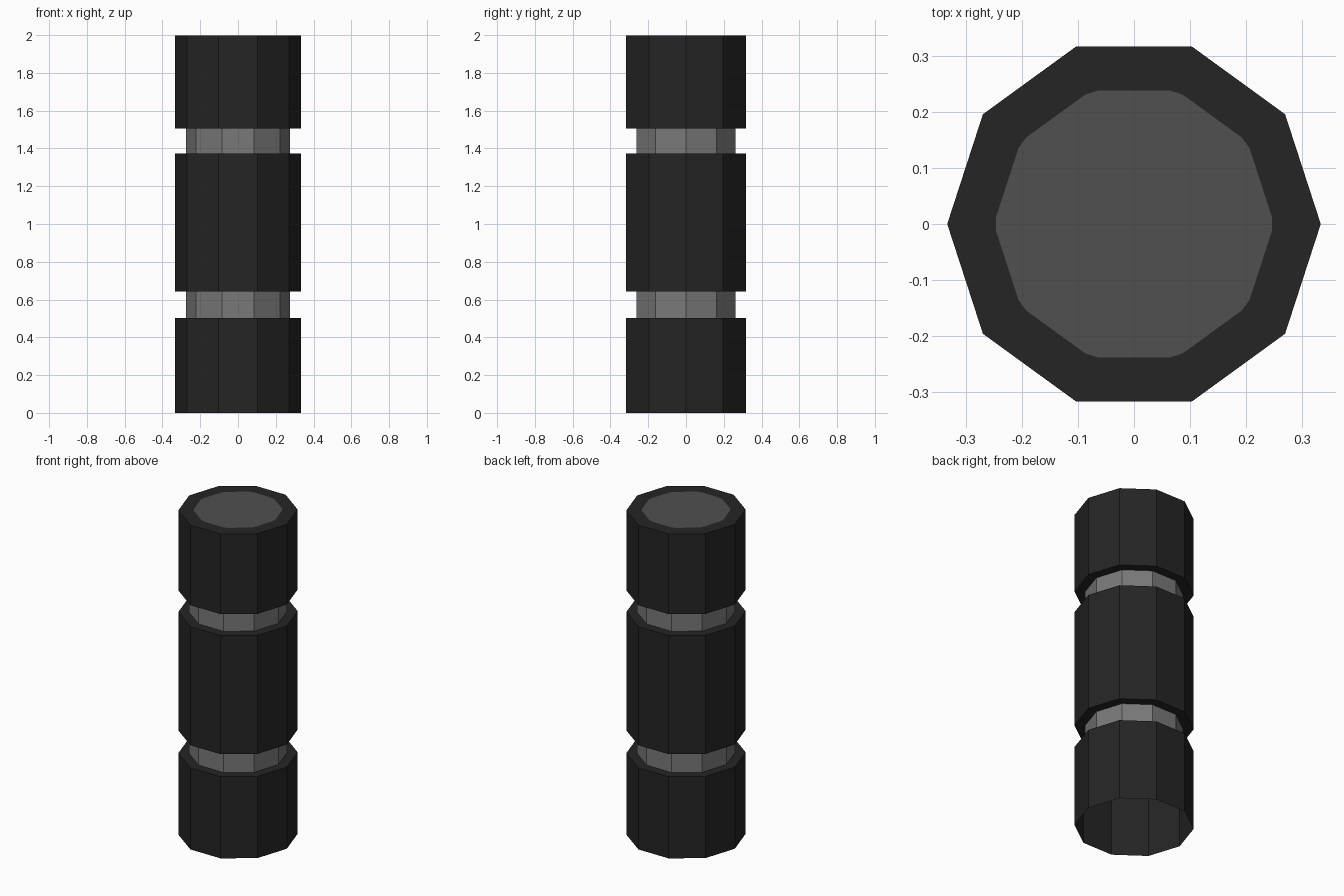
import bpy, bmesh, math

if "Cube" in bpy.data.objects:
    bpy.data.objects.remove(bpy.data.objects["Cube"])

SIDES = 10


def material(name, v):
    m = bpy.data.materials.new(name)
    m.diffuse_color = (v, v, v, 1)
    m.use_nodes = True
    m.node_tree.nodes["Principled BSDF"].inputs["Base Color"].default_value = m.diffuse_color
    return m


dark = material("near black", 0.018)
mid = material("dark grey", 0.08)
light = material("mid grey", 0.19)


def finish(name, bm, mat):
    me = bpy.data.meshes.new(name)
    bm.normal_update()
    bm.to_mesh(me)
    bm.free()
    me.materials.append(mat)
    ob = bpy.data.objects.new(name, me)
    bpy.context.collection.objects.link(ob)
    return ob


def lathe(name, profile, mat, cap=False):
    """Spin an (r, z) profile, listed bottom to top, into a ten-sided shell."""
    bm = bmesh.new()
    step = math.tau / SIDES
    rings = [[bm.verts.new((r * math.cos(i * step), r * math.sin(i * step), z))
              for i in range(SIDES)] for r, z in profile]
    for a, b in zip(rings, rings[1:]):
        for i in range(SIDES):
            j = (i + 1) % SIDES
            bm.faces.new((a[i], a[j], b[j], b[i]))
    if cap:
        bm.faces.new(rings[-1])
    return finish(name, bm, mat)


R, G = 0.333, 0.275
Z1, Z2, Z3, Z4, TOP = 0.503, 0.642, 1.373, 1.505, 2.0

# Dark body sections, the lowest one open underneath
lathe("lower_section", [(R, 0), (R, Z1), (G, Z1)], dark)
lathe("middle_section", [(G, Z2), (R, Z2), (R, Z3), (G, Z3)], dark)
lathe("upper_section", [(G, Z4), (R, Z4), (R, TOP - 0.001)], dark, cap=True)

# Recessed grey bands
lathe("lower_band", [(G, Z1), (G, Z2)], light)
lathe("upper_band", [(G, Z3), (G, Z4)], light)

# Top plate: decagon with slightly clipped corners
bm = bmesh.new()
pts = [(0.25 * math.cos(i * math.tau / SIDES), 0.25 * math.sin(i * math.tau / SIDES))
       for i in range(SIDES)]
verts = []
for i in range(SIDES):
    p = pts[i]
    for q in (pts[i - 1], pts[(i + 1) % SIDES]):
        t = 0.08
        verts.append(bm.verts.new((p[0] + (q[0] - p[0]) * t, p[1] + (q[1] - p[1]) * t, TOP)))
bm.faces.new(verts)
finish("top_plate", bm, mid)
